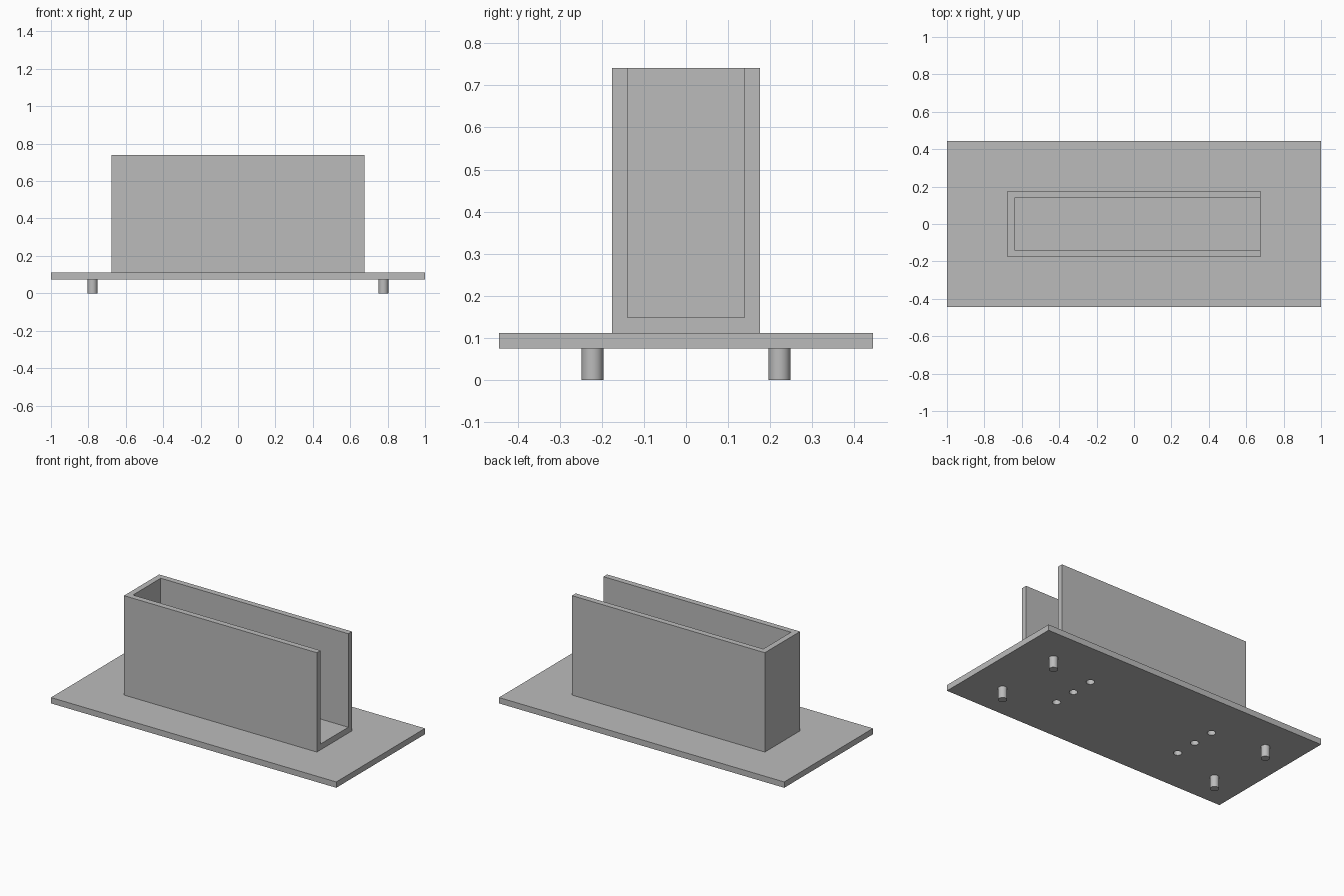
import bpy
import math

if "Cube" in bpy.data.objects:
    bpy.data.objects.remove(bpy.data.objects["Cube"])

U = 1 / 27  # one wall thickness

grey = bpy.data.materials.new("plain grey")
grey.diffuse_color = (0.5, 0.5, 0.5, 1)
grey.use_nodes = True
grey.node_tree.nodes["Principled BSDF"].inputs["Base Color"].default_value = grey.diffuse_color


def box(name, lo, hi):
    """Axis-aligned box between two corners, in units of U."""
    centre = [(a + b) / 2 * U for a, b in zip(lo, hi)]
    bpy.ops.mesh.primitive_cube_add(size=1, location=centre)
    ob = bpy.context.object
    ob.name = name
    ob.scale = [(b - a) * U for a, b in zip(lo, hi)]
    bpy.ops.object.transform_apply(location=True, rotation=False, scale=True)
    ob.data.materials.append(grey)
    return ob


def cylinder(name, x, y, z0, z1, radius):
    """Upright smooth cylinder, in units of U."""
    bpy.ops.mesh.primitive_cylinder_add(
        vertices=48, radius=radius * U, depth=(z1 - z0) * U,
        location=(x * U, y * U, (z0 + z1) / 2 * U))
    ob = bpy.context.object
    ob.name = name
    ob.data.materials.append(grey)
    bpy.ops.object.shade_smooth_by_angle(angle=math.radians(30))
    return ob


def cut(target, cutter):
    """Subtract the cutter and remove it."""
    cutter.hide_render = True
    mod = target.modifiers.new("cut", 'BOOLEAN')
    mod.operation = 'DIFFERENCE'
    mod.solver = 'EXACT'
    mod.object = cutter
    bpy.context.view_layer.objects.active = target
    bpy.ops.object.modifier_apply(modifier=mod.name)
    bpy.data.objects.remove(cutter)


# Base plate with two rows of three screw holes, covered by the holder above
plate = box("base_plate", (-27, -12, 2), (27, 12, 3))
for x in (-12, 12):
    for y in (-4, 0, 4):
        cut(plate, cylinder("hole_cutter", x, y, 1.5, 3.5, 0.65))

# Holder: trough open at the top and at the +x end
holder = box("holder", (-18.25, -4.75, 3), (18.25, 4.75, 20))
cut(holder, box("holder_cutter", (-17.25, -3.75, 4), (20, 3.75, 22)))

# Locating pegs under the plate
for x in (-21, 21):
    for y in (-6, 6):
        cylinder("peg", x, y, 0, 2, 0.7)
